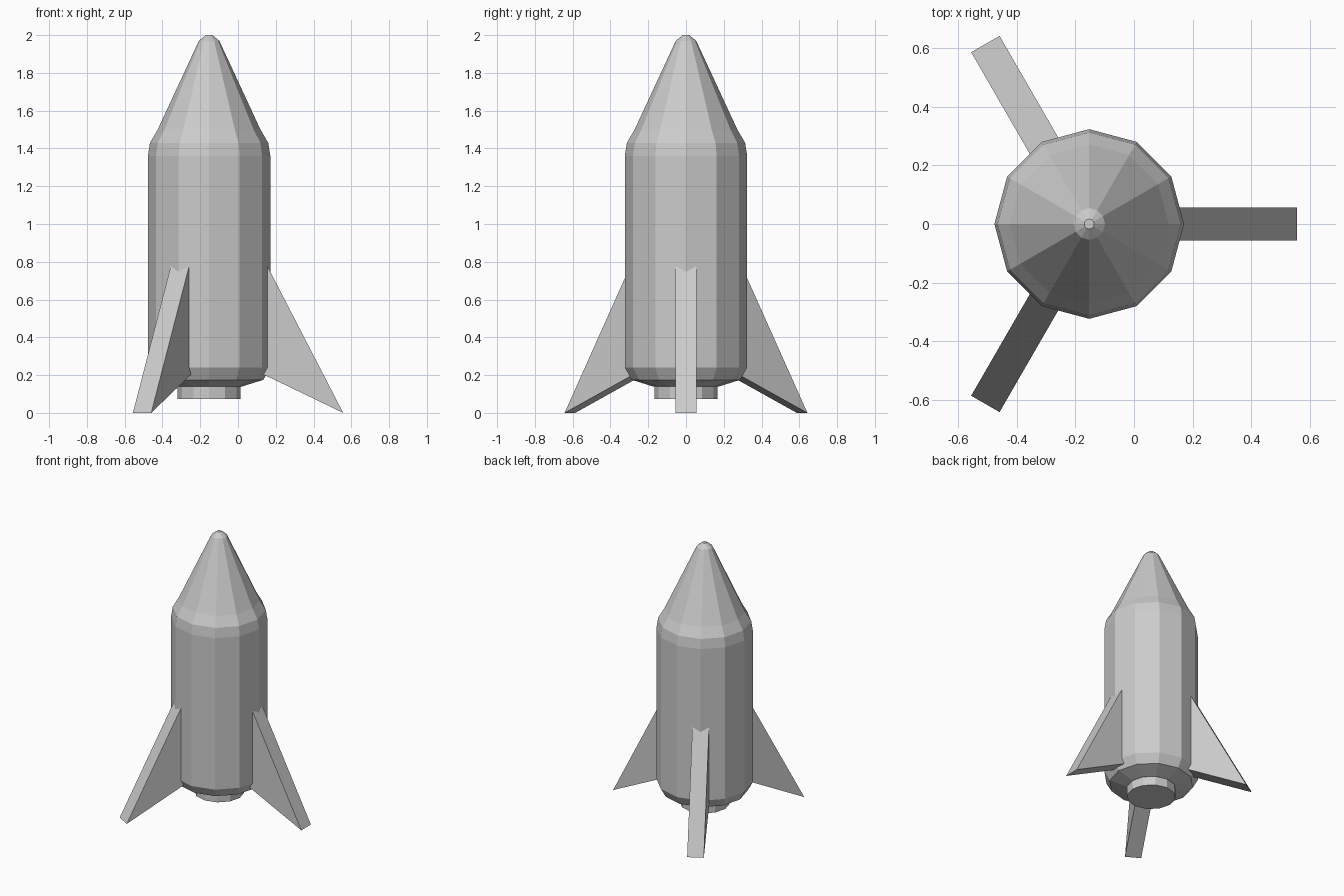
import bpy, bmesh, math
from mathutils import Matrix, Vector

if "Cube" in bpy.data.objects:
    bpy.data.objects.remove(bpy.data.objects["Cube"])

AXIS = Vector((-0.153, 0, 0))
SIDES = 12


def make_object(name, bm):
    bmesh.ops.recalc_face_normals(bm, faces=bm.faces)
    mesh = bpy.data.meshes.new(name)
    bm.to_mesh(mesh)
    bm.free()
    obj = bpy.data.objects.new(name, mesh)
    bpy.context.collection.objects.link(obj)
    return obj


def lathe(name, profile):
    """Capped, flat-sided turned part from (radius, z) pairs."""
    bm = bmesh.new()
    rings = []
    for r, z in profile:
        rings.append([bm.verts.new(AXIS + Vector((
            r * math.cos(2 * math.pi * i / SIDES),
            r * math.sin(2 * math.pi * i / SIDES), z))) for i in range(SIDES)])
    for a, b in zip(rings, rings[1:]):
        for i in range(SIDES):
            j = (i + 1) % SIDES
            bm.faces.new((a[i], a[j], b[j], b[i]))
    bm.faces.new(rings[0])
    bm.faces.new(rings[-1])
    return make_object(name, bm)


def fin(name, angle, thickness=0.112):
    """Triangular plate rooted inside the hull, swept down to the ground."""
    outline = [(0.27, 0.852), (0.27, 0.212), (0.71, 0.0)]
    bm = bmesh.new()
    face = bm.faces.new([bm.verts.new((r, -thickness / 2, z)) for r, z in outline])
    ext = bmesh.ops.extrude_face_region(bm, geom=[face])
    verts = [v for v in ext["geom"] if isinstance(v, bmesh.types.BMVert)]
    bmesh.ops.translate(bm, verts=verts, vec=(0, thickness, 0))
    bm.transform(Matrix.Translation(AXIS) @ Matrix.Rotation(angle, 4, 'Z'))
    return make_object(name, bm)


# Hull with rounded base, shoulder and blunt nose
lathe("hull", [(0.175, 0.14), (0.287, 0.175), (0.324, 0.24),
               (0.324, 1.36), (0.313, 1.43), (0.272, 1.50),
               (0.054, 1.97), (0.017, 2.0)])

# Engine nozzle
lathe("nozzle", [(0.167, 0.073), (0.167, 0.15)])

# Three fins around the hull
for k in range(3):
    fin(f"fin_{k + 1}", k * 2 * math.pi / 3)
